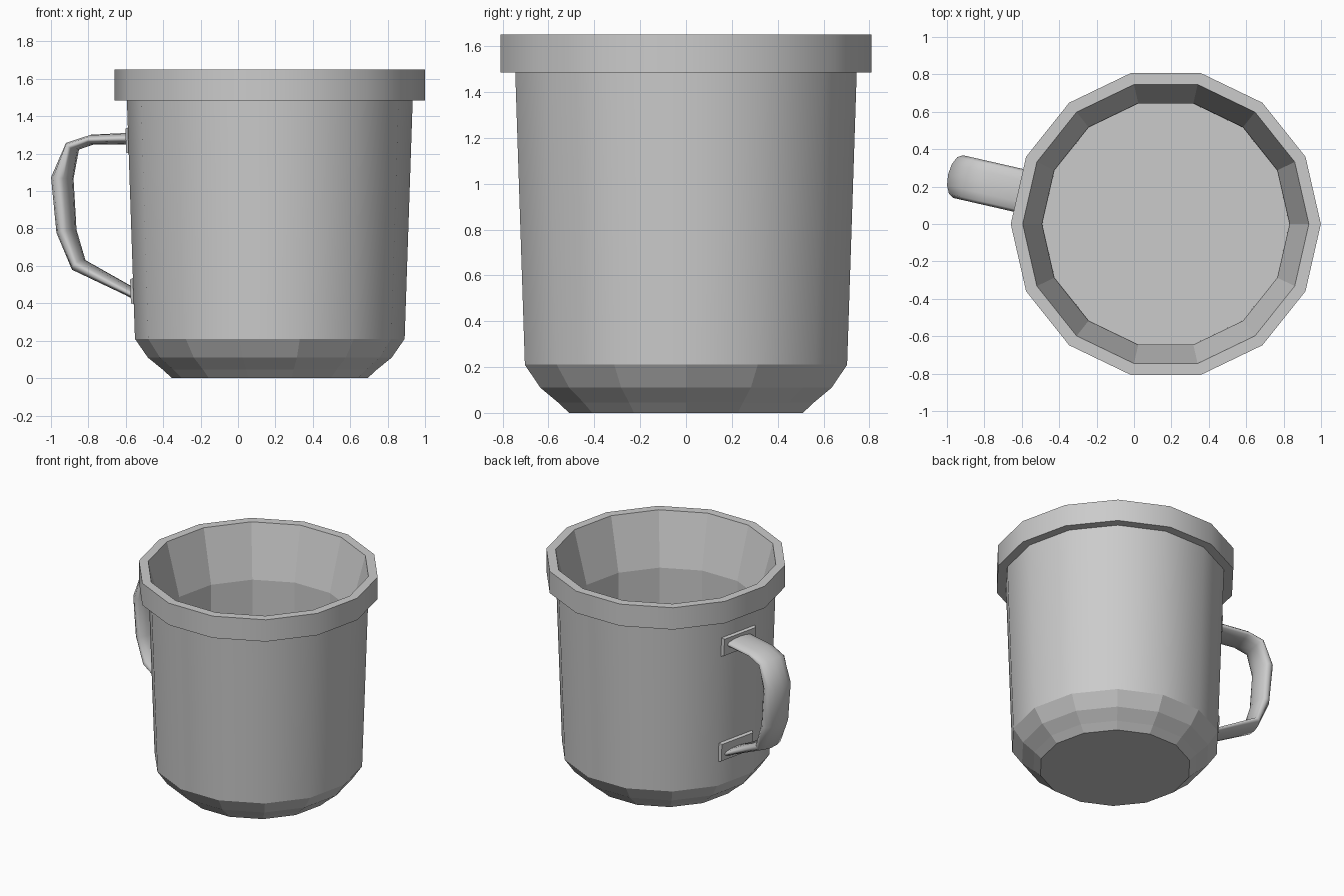
import bpy, bmesh, math
from mathutils import Matrix, Vector

if "Cube" in bpy.data.objects:
    bpy.data.objects.remove(bpy.data.objects["Cube"])

SIDES = 14
CX = 0.17                                   # axis of the cup
ANG = math.pi - math.pi / SIDES             # handle sits on the middle of one facet
FRAME = Matrix.Translation((CX, 0, 0)) @ Matrix.Rotation(ANG, 4, 'Z')


def finish(bm, name):
    bmesh.ops.recalc_face_normals(bm, faces=bm.faces)
    me = bpy.data.meshes.new(name)
    bm.to_mesh(me)
    bm.free()
    ob = bpy.data.objects.new(name, me)
    bpy.context.collection.objects.link(ob)
    return ob


def skin(name, rings, smooth, limit):
    """Bridge rings of points, cap both ends; smooth[i] shades band i."""
    bm = bmesh.new()
    loops = [[bm.verts.new(p) for p in ring] for ring in rings]
    n = len(loops[0])
    for a, b, s in zip(loops, loops[1:], smooth):
        for i in range(n):
            j = (i + 1) % n
            bm.faces.new((a[i], a[j], b[j], b[i])).smooth = s
    bm.faces.new(loops[0])
    bm.faces.new(loops[-1])
    bmesh.ops.recalc_face_normals(bm, faces=bm.faces)
    # keep the creases between smooth and flat bands sharp
    for e in bm.edges:
        f, g = e.link_faces
        e.smooth = f.smooth and g.smooth and f.normal.angle(g.normal) < math.radians(limit)
    return finish(bm, name)


# Cup: one closed profile, faceted base, smooth wall and rim,
# faceted inside with a sloped collar and a deep straight wall
profile = [(0.523, 0), (0.572, 0.045), (0.652, 0.11), (0.721, 0.21),
           (0.764, 1.485), (0.829, 1.485), (0.829, 1.65), (0.765, 1.65),
           (0.662, 1.26), (0.66, 0.2)]
bands = [False, False, False, True, False, True, False, False, False]
rings = [[(CX + r * math.cos(2 * math.pi * i / SIDES),
           r * math.sin(2 * math.pi * i / SIDES), z) for i in range(SIDES)]
         for r, z in profile]
skin("cup", rings, bands, 60)

# Handle: flattened oval section swept along (radius, height, half thickness)
path = [(0.73, 1.28, 0.032), (0.80, 1.28, 0.030), (0.974, 1.275, 0.027),
        (1.082, 1.24, 0.033), (1.138, 1.07, 0.056), (1.115, 0.785, 0.049),
        (1.048, 0.605, 0.040), (0.77, 0.465, 0.026), (0.70, 0.43, 0.026)]
WIDTH, SEG = 0.117, 12
rings = []
for i, (r, z, t) in enumerate(path):
    p, q = path[max(i - 1, 0)], path[min(i + 1, len(path) - 1)]
    d = Vector((q[0] - p[0], 0, q[1] - p[1])).normalized()
    nrm = Vector((-d.z, 0, d.x))
    ring = []
    for s in range(SEG):
        a = 2 * math.pi * s / SEG
        ring.append(FRAME @ (Vector((r, 0, z)) + nrm * (t * math.cos(a))
                             + Vector((0, WIDTH * math.sin(a), 0))))
    rings.append(ring)
skin("handle", rings, [True] * (len(path) - 1), 179)

# Mounting plates with bevelled faces where the handle meets the wall
for name, r, z in (("upper_plate", 0.742, 1.27), ("lower_plate", 0.716, 0.465)):
    bm = bmesh.new()
    bmesh.ops.create_cube(bm, size=1)
    for v in bm.verts:
        if v.co.x > 0:
            v.co.y *= 0.9
            v.co.z *= 0.85
    bm.transform(FRAME @ Matrix.Translation((r, 0, z)) @ Matrix.Rotation(0.034, 4, 'Y')
                 @ Matrix.Diagonal((0.03, 0.32, 0.15, 1)))
    finish(bm, name)
